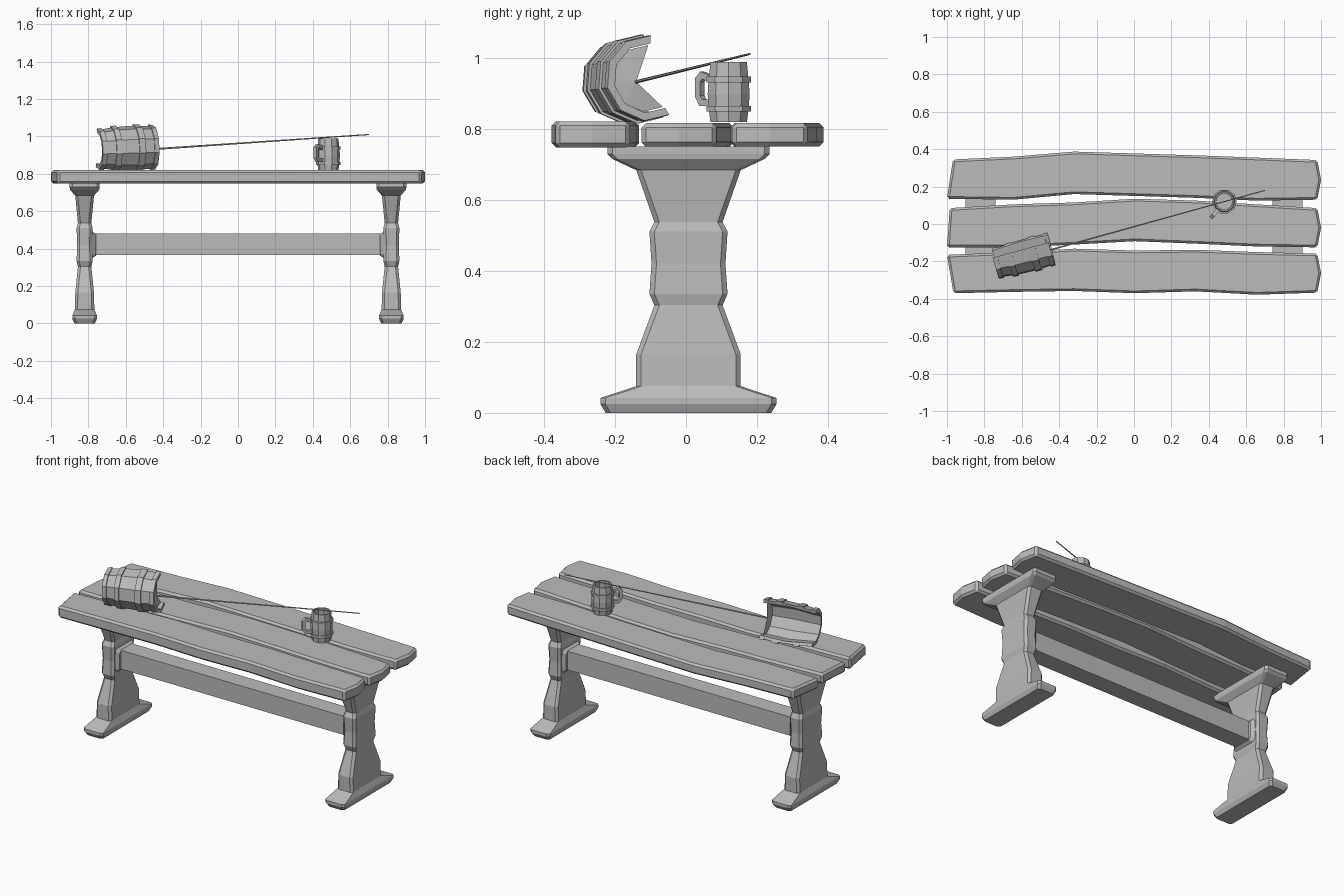
import bpy, bmesh, math
from mathutils import Matrix, Vector

old = bpy.data.objects.get("Cube")
if old:
    bpy.data.objects.remove(old)

grey = bpy.data.materials.new("plain_grey")
grey.use_nodes = True
GREY = (0.5, 0.5, 0.5, 1)
grey.diffuse_color = GREY
grey.node_tree.nodes["Principled BSDF"].inputs["Base Color"].default_value = GREY


def finish(name, bm, matrix=None, bevel=0):
    """Turn a bmesh into a named object."""
    bmesh.ops.remove_doubles(bm, verts=bm.verts, dist=0.0001)
    bmesh.ops.recalc_face_normals(bm, faces=bm.faces)
    mesh = bpy.data.meshes.new(name)
    bm.to_mesh(mesh)
    bm.free()
    mesh.materials.append(grey)
    ob = bpy.data.objects.new(name, mesh)
    bpy.context.collection.objects.link(ob)
    if matrix:
        ob.matrix_world = matrix
    if bevel:
        mod = ob.modifiers.new("chamfer", "BEVEL")
        mod.width, mod.segments, mod.limit_method = bevel, 1, "ANGLE"
        mod.angle_limit = math.radians(40)
    return ob


def skin(bm, rings, closed=True, caps=True):
    """Bridge rings of points with quads."""
    rows = [[bm.verts.new(p) for p in ring] for ring in rings]
    n = len(rows[0])
    for a, b in zip(rows, rows[1:]):
        for i in range(n if closed else n - 1):
            j = (i + 1) % n
            bm.faces.new((a[i], a[j], b[j], b[i]))
    if caps:
        bm.faces.new(rows[0])
        bm.faces.new(rows[-1])


def chamfered(hx, hy, z, c=0.014):
    """Rectangle with cut corners."""
    return [(hx - c, -hy, z), (hx, c - hy, z), (hx, hy - c, z), (hx - c, hy, z),
            (c - hx, hy, z), (-hx, hy - c, z), (-hx, c - hy, z), (c - hx, -hy, z)]


def spin(profile, sides, start=0, count=None):
    """Rings of a (radius, height) profile around z."""
    count = sides if count is None else count
    for k in range(count + 1):
        a = math.radians(start + 360 * k / sides)
        yield [(r * math.cos(a), r * math.sin(a), z) for r, z in profile]


# Wavy table planks
def plank(name, front, back, left, z0, z1):
    n = len(front) - 1
    xs = [-0.97 + 1.95 * i / n for i in range(n + 1)]
    xs_front, xs_back = [left[0]] + xs[1:], [left[1]] + xs[1:]
    tip = (1.0, (front[-1] + back[-1]) / 2)
    outline = list(zip(xs_front, front)) + [tip] + list(zip(xs_back, back))[::-1]
    bm = bmesh.new()
    skin(bm, [[(x, y, z) for x, y in outline] for z in (z0, z1)])
    finish(name, bm, bevel=0.012)


plank("back_plank", [0.135, 0.13, 0.16, 0.15, 0.14, 0.125, 0.13],
      [0.345, 0.36, 0.387, 0.377, 0.367, 0.355, 0.342], (-1.0, -0.968), 0.75, 0.815)
plank("middle_plank", [-0.125, -0.125, -0.11, -0.092, -0.105, -0.12, -0.125],
      [0.085, 0.105, 0.115, 0.135, 0.125, 0.105, 0.085], (-1.0, -0.985), 0.75, 0.815)
plank("front_plank", [-0.37, -0.363, -0.358, -0.37, -0.36, -0.378, -0.367],
      [-0.165, -0.15, -0.132, -0.142, -0.138, -0.15, -0.158], (-0.965, -1.0), 0.747, 0.82)

# Trestle legs, each with a spreading foot and head: half x, half y, height
LEG = [(0.055, 0.233, 0), (0.066, 0.248, 0.025), (0.066, 0.248, 0.042),
       (0.052, 0.147, 0.075), (0.05, 0.147, 0.165), (0.036, 0.096, 0.303),
       (0.043, 0.11, 0.335), (0.04, 0.104, 0.42), (0.043, 0.11, 0.51),
       (0.036, 0.096, 0.537), (0.05, 0.147, 0.683), (0.078, 0.215, 0.715),
       (0.08, 0.228, 0.728), (0.08, 0.228, 0.75)]
for side, word in ((-1, "right"), (1, "left")):
    bm = bmesh.new()
    skin(bm, [chamfered(*row) for row in LEG])
    finish(word + "_leg", bm, Matrix.Translation((side * 0.82, 0.007, 0)))
    # Tapered collar where the stretcher meets the leg
    bm = bmesh.new()
    skin(bm, [chamfered(0.08, 0.095, 0), chamfered(0.058, 0.07, 0.03)])
    turn = Matrix.Rotation(-side * math.pi / 2, 4, "Y")
    finish(word + "_collar", bm, Matrix.Translation((side * 0.79, 0.007, 0.42)) @ turn)

# Long stretcher beam
bm = bmesh.new()
bmesh.ops.create_cube(bm, size=1)
bmesh.ops.scale(bm, vec=(1.57, 0.11, 0.115), verts=bm.verts)
finish("stretcher", bm, Matrix.Translation((0, 0.007, 0.422)))

# Broken half barrel lying on its side: shell with hoops
yaw, tilt, length = math.radians(15), math.radians(2), 0.31
axis = Vector((math.cos(yaw) * math.cos(tilt), math.sin(yaw) * math.cos(tilt), math.sin(tilt)))
across = Vector((-math.sin(yaw), math.cos(yaw), 0))
lie = Matrix((across, axis.cross(across), axis)).transposed().to_4x4()
lie.translation = Vector((-0.45, -0.108, 0.942)) - axis * length


def shell_radius(t):
    return 0.102 + 0.012 * math.sin(math.pi * t / length) + 0.01 * t / length


outer = []
for t0, t1 in ((0, 0.025), (0.075, 0.105), (0.2, 0.235), (0.285, length)):
    for t, lift in ((t0, 0), (t0, 0.008), (t1, 0.008), (t1, 0)):
        outer.append((shell_radius(t) + lift, t))
inner = [(shell_radius(t) - 0.014, t) for t in (length, length / 2, 0)]
START, SIDES, COUNT = 85, 10, 6
bm = bmesh.new()
skin(bm, spin(outer + inner, SIDES, START, COUNT))
finish("half_barrel", bm, lie)

# Broken barrel head, a fan inside the near end
bm = bmesh.new()
pole = (-0.03, -0.01, length - 0.012)
rim = [ring[0] for ring in spin([(0.094, length - 0.02)], SIDES, START, COUNT)]
skin(bm, [[pole] * len(rim), rim], closed=False, caps=False)
bmesh.ops.dissolve_degenerate(bm, dist=0.0001, edges=bm.edges)
finish("barrel_head", bm, lie)

# Thin tapering rod reaching from the barrel past the mug
a, b = lie @ Vector(pole), Vector((0.70, 0.18, 1.01))
bm = bmesh.new()
bmesh.ops.create_cone(bm, cap_ends=True, segments=6, radius1=0.005, radius2=0.003,
                      depth=(b - a).length)
aim = (b - a).to_track_quat("Z", "Y").to_matrix().to_4x4()
finish("rod", bm, Matrix.Translation((a + b) / 2) @ aim)

# Hollow mug with two hoops
MUG = [(0, 0), (0.054, 0), (0.058, 0.03), (0.066, 0.03), (0.066, 0.046), (0.06, 0.046),
       (0.062, 0.08), (0.06, 0.112), (0.066, 0.112), (0.066, 0.128), (0.058, 0.128),
       (0.054, 0.17), (0.046, 0.17), (0.05, 0.09), (0.045, 0.015), (0, 0.015)]
place = Matrix.Translation((0.483, 0.12, 0.818))
bm = bmesh.new()
skin(bm, spin(MUG, 10), closed=False, caps=False)
finish("mug", bm, place)

# Mug handle: a square bar swept along a bent path
path = [(0.056, 0.13), (0.095, 0.142), (0.113, 0.125), (0.113, 0.07), (0.098, 0.045),
        (0.056, 0.045)]
inside = [(0.056, 0.11), (0.088, 0.122), (0.096, 0.113), (0.096, 0.075), (0.088, 0.064),
          (0.056, 0.064)]
bm = bmesh.new()
skin(bm, [[(p[0], -0.01, p[1]), (p[0], 0.01, p[1]), (q[0], 0.01, q[1]), (q[0], -0.01, q[1])]
          for p, q in zip(path, inside)])
finish("mug_handle", bm, place @ Matrix.Rotation(math.radians(231), 4, "Z"))
